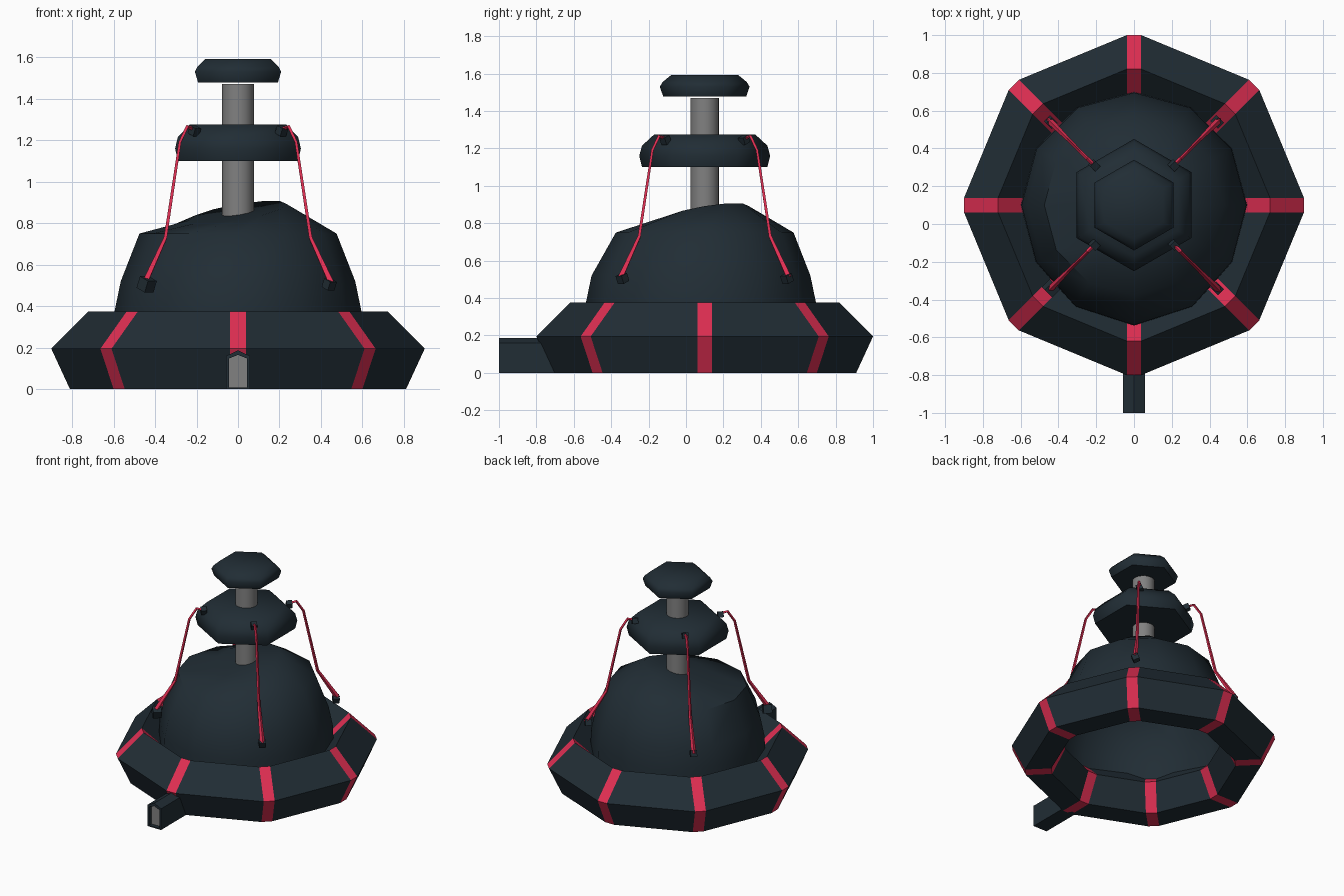
import bpy, bmesh, math
from mathutils import Vector

if "Cube" in bpy.data.objects:
    bpy.data.objects.remove(bpy.data.objects["Cube"])

CY = 0.1  # the round body is centred slightly behind the origin


def material(name, rgb):
    m = bpy.data.materials.new(name)
    m.diffuse_color = (*rgb, 1)
    m.use_nodes = True
    m.node_tree.nodes["Principled BSDF"].inputs["Base Color"].default_value = m.diffuse_color
    return m


NAVY = material("dark_slate", (0.015, 0.026, 0.035))
RED = material("crimson", (0.74, 0.028, 0.085))
GREY = material("mid_grey", (0.22, 0.22, 0.22))


def make(name, verts, faces, mats, index=None, smooth=None):
    me = bpy.data.meshes.new(name)
    me.from_pydata([tuple(v) for v in verts], [], faces)
    for m in mats:
        me.materials.append(m)
    bm = bmesh.new()
    bm.from_mesh(me)
    if index:
        for i, f in enumerate(bm.faces):
            f.material_index = index[i]
    bmesh.ops.recalc_face_normals(bm, faces=bm.faces)
    bm.to_mesh(me)
    bm.free()
    ob = bpy.data.objects.new(name, me)
    bpy.context.collection.objects.link(ob)
    if smooth:
        bpy.context.view_layer.objects.active = ob
        ob.select_set(True)
        bpy.ops.object.shade_smooth_by_angle(angle=math.radians(smooth))
        ob.select_set(False)
    return ob


def shell(name, rings, n, mat, start=0.0, smooth=None, floor=False):
    """Lathe-like shell; radius and z may be functions of the angle."""
    verts, faces = [], []
    for r, z in rings:
        for i in range(n):
            a = start + math.tau * i / n
            rr = r(a) if callable(r) else r
            verts.append((rr * math.cos(a), CY + rr * math.sin(a), z(a) if callable(z) else z))
    for j in range(len(rings) - 1):
        for i in range(n):
            k = (i + 1) % n
            faces.append((j * n + i, j * n + k, (j + 1) * n + k, (j + 1) * n + i))
    faces.append(tuple((len(rings) - 1) * n + i for i in range(n)))
    if floor:
        faces.append(tuple(range(n)))
    return make(name, verts, faces, [mat], smooth=smooth)


# octagonal float ring with pentagonal section and red bands at the corners
section = [(0.90, 0.195), (0.72, 0.375), (0.54, 0.195), (0.63, 0), (0.81, 0)]
verts, faces, index = [], [], []
for k in range(8):
    a = math.tau * k / 8
    d, t = Vector((math.cos(a), math.sin(a), 0)), Vector((-math.sin(a), math.cos(a), 0))
    for s in (-0.038, 0.038):
        for r, z in section:
            verts.append(d * r + t * s + Vector((0, CY, z)))
for c in range(16):
    e = (c + 1) % 16
    for i in range(5):
        j = (i + 1) % 5
        faces.append((c * 5 + i, e * 5 + i, e * 5 + j, c * 5 + j))
        index.append(1 if c % 2 == 0 else 0)
make("float_ring", verts, faces, [NAVY, RED], index)


def bulge(r):
    """Radius that swells a little towards the front."""
    return lambda a: r + 0.04 * max(0, -math.sin(a)) ** 4


# canopy dome, open below, with a top that rises to the back right
shell("canopy_dome",
      [(bulge(0.60), 0.19), (bulge(0.595), 0.375), (bulge(0.565), 0.52), (0.475, 0.75),
       (0.235, lambda a: 0.853 + 0.055 * math.cos(a - math.pi / 4)),
       (0.01, 0.85)], 12, NAVY, smooth=50)

# mast
shell("mast", [(0.076, 0.78), (0.076, 1.47)], 24, GREY, smooth=30)

# hexagonal caps
shell("lower_cap", [(0.335, 1.10), (0.35, 1.16), (0.335, 1.215), (0.27, 1.275)],
      6, NAVY, math.pi / 2, smooth=62, floor=True)
shell("top_cap", [(0.222, 1.478), (0.24, 1.53), (0.225, 1.555), (0.18, 1.592)],
      6, NAVY, math.pi / 2, smooth=62, floor=True)


def box(name, c, s):
    bpy.ops.mesh.primitive_cube_add(size=s, location=c)
    ob = bpy.context.object
    ob.name = name
    ob.rotation_euler = (0.4, 0, math.pi / 4)
    ob.data.materials.append(NAVY)


# four tether lines with anchor blocks at each end
path = [(0.205, 1.25, 1.2), (0.245, 1.265, 1.1), (0.28, 1.19, 1.0),
        (0.35, 0.73, 1.2), (0.45, 0.51, 2.0)]
for sx in (-1, 1):
    for sy in (-1, 1):
        side = ("right" if sx > 0 else "left") + ("_back" if sy > 0 else "_front")
        out = Vector((sx, sy, 0)).normalized()
        tang = Vector((-out.y, out.x, 0))
        vs, fs = [], []
        for i, (p, z, w) in enumerate(path):
            c = Vector((sx * p, CY + sy * p, z))
            q0, q1 = path[max(i - 1, 0)], path[min(i + 1, len(path) - 1)]
            run = out * (q1[0] - q0[0]) * math.sqrt(2) + Vector((0, 0, q1[1] - q0[1]))
            nrm = run.normalized().cross(tang)
            for u, v in ((1, 0), (0, 1), (-1, 0), (0, -1)):
                vs.append(c + (tang * u + nrm * v) * 0.009 * w)
        for i in range(len(path) - 1):
            for j in range(4):
                k = (j + 1) % 4
                fs.append((i * 4 + j, i * 4 + k, i * 4 + 4 + k, i * 4 + 4 + j))
        fs += [(0, 1, 2, 3), tuple(len(vs) - 4 + j for j in range(4))]
        make("tether_" + side, vs, fs, [RED])
        box("upper_anchor_" + side, (sx * 0.21, CY + sy * 0.21, 1.245), 0.04)
        box("lower_anchor_" + side, (sx * 0.44, CY + sy * 0.44, 0.505),
            0.06 if sx < 0 and sy < 0 else 0.045)

# inlet pipe with gabled top and a recessed grey mouth
outer = [(-0.057, 0), (0.057, 0), (0.057, 0.16), (0, 0.187), (-0.057, 0.16)]
inner = [(-0.043, 0.008), (0.043, 0.008), (0.043, 0.148), (0, 0.165), (-0.043, 0.148)]
loops = [(outer, -0.68), (outer, -1.0), (inner, -1.0), (inner, -0.97)]
vs = [(x, y, z) for pts, y in loops for x, z in pts]
fs = [(j * 5 + i, j * 5 + (i + 1) % 5, j * 5 + 5 + (i + 1) % 5, j * 5 + 5 + i)
      for j in range(3) for i in range(5)]
fs += [tuple(range(5)), tuple(range(15, 20))]
make("inlet_pipe", vs, fs, [NAVY, GREY], [0] * 16 + [1])
